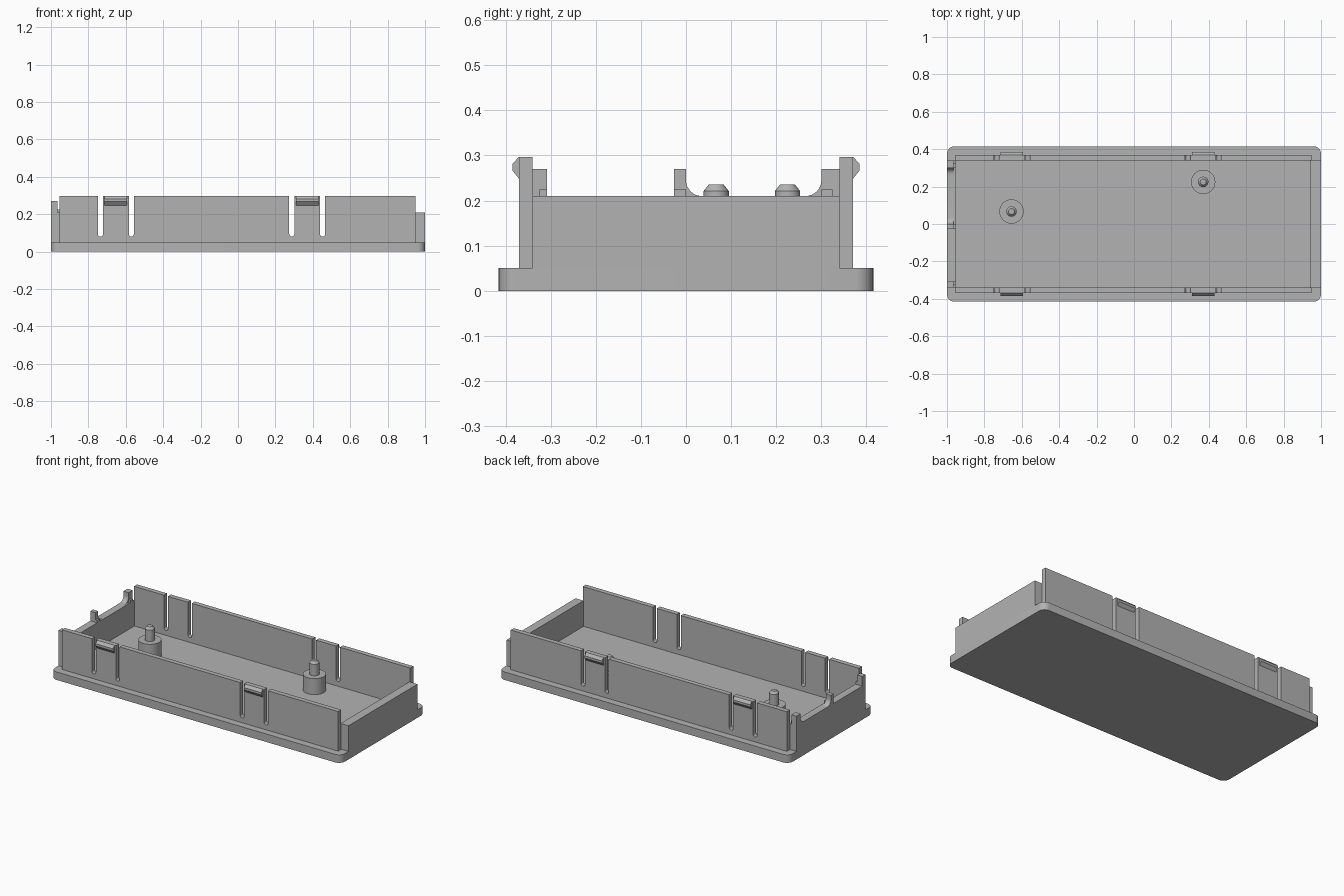
import bpy, bmesh
from math import sin, cos, pi
from mathutils import Vector

old = bpy.data.objects.get("Cube")
if old:
    bpy.data.objects.remove(old, do_unlink=True)

grey = bpy.data.materials.new("mid grey plastic")
grey.use_nodes = True
colour = (0.45, 0.45, 0.45, 1)
grey.diffuse_color = colour
grey.node_tree.nodes["Principled BSDF"].inputs["Base Color"].default_value = colour


def finish(name, bm, smooth=False):
    bmesh.ops.recalc_face_normals(bm, faces=bm.faces)
    mesh = bpy.data.meshes.new(name)
    bm.to_mesh(mesh)
    bm.free()
    mesh.materials.append(grey)
    ob = bpy.data.objects.new(name, mesh)
    bpy.context.collection.objects.link(ob)
    if smooth:
        bpy.ops.object.select_all(action='DESELECT')
        ob.select_set(True)
        bpy.context.view_layer.objects.active = ob
        bpy.ops.object.shade_smooth_by_angle()
    return ob


def extrude(name, points, axis, start, end, smooth=False):
    """Extrude a 2D profile along the x, y or z axis."""
    bm = bmesh.new()
    place = {'x': lambda a, b: (start, a, b),
             'y': lambda a, b: (a, start, b),
             'z': lambda a, b: (a, b, start)}[axis]
    face = bm.faces.new([bm.verts.new(place(a, b)) for a, b in points])
    new = bmesh.ops.extrude_face_region(bm, geom=[face])["geom"]
    shift = Vector([(end - start) * (axis == k) for k in "xyz"])
    bmesh.ops.translate(bm, vec=shift, verts=[v for v in new if isinstance(v, bmesh.types.BMVert)])
    return finish(name, bm, smooth)


def arc(cx, cy, r, a0, a1, steps=8):
    turns = [a0 + (a1 - a0) * i / steps for i in range(steps + 1)]
    return [(cx + r * cos(a * pi / 180), cy + r * sin(a * pi / 180)) for a in turns]


def rect(a0, a1, b0, b1):
    return [(a0, b0), (a1, b0), (a1, b1), (a0, b1)]


FLOOR, LOW, POST, TOP = 0.05, 0.21, 0.27, 0.297
INNER, OUTER = 0.34, 0.37

# Base plate with rounded corners
R, W, D = 0.04, 1.0, 0.415
outline = []
for sx, sy, a in ((1, 1, 0), (-1, 1, 90), (-1, -1, 180), (1, -1, 270)):
    outline += arc(sx * (W - R), sy * (D - R), R, a, a + 90)
extrude("base_plate", outline, 'z', 0, FLOOR, True)

# Long walls with round-ended slots either side of each snap tab
clips = (-0.653, 0.37)
slot_r, slot_off, slot_z = 0.0135, 0.0825, 0.08
wall = [(-0.955, FLOOR), (0.95, FLOOR), (0.95, TOP)]
for x in sorted((c + s * slot_off for c in clips for s in (-1, 1)), reverse=True):
    wall.append((x + slot_r, TOP))
    wall += arc(x, slot_z + slot_r, slot_r, 0, -180)
    wall.append((x - slot_r, TOP))
wall.append((-0.955, TOP))

for side, s in (("front", -1), ("back", 1)):
    extrude(side + "_wall", wall, 'y', s * INNER, s * OUTER, True)
    # Snap hooks near the top of each tab
    hook = [(s * OUTER, TOP), (s * 0.385, 0.281), (s * 0.385, 0.267), (s * OUTER, 0.248)]
    for i, c in enumerate(clips):
        extrude(f"{side}_snap_hook_{i + 1}", hook, 'x', c - 0.06, c + 0.06)

# Plain low end wall
extrude("left_end_wall", rect(-INNER, INNER, FLOOR, LOW), 'x', 0.945, 1.0)

# Notched end wall with posts and a filleted cradle
f = 0.035
end = [(-INNER, FLOOR), (INNER, FLOOR), (INNER, POST), (0.30, POST)]
end += arc(0.30 - f, LOW + f, f, 0, -90)
end += arc(f, LOW + f, f, 270, 180)
end += [(0, POST), (-0.027, POST), (-0.027, LOW), (-0.308, LOW), (-0.308, POST), (-INNER, POST)]
extrude("right_end_wall", end, 'x', -1.0, -0.965, True)

# Inner lining of the notched wall, stepping up behind the posts
extrude("right_end_lining", rect(-INNER, INNER, FLOOR, LOW), 'x', -0.965, -0.953)
for i, (a, b) in enumerate(((-0.325, -0.308), (-0.027, 0), (0.30, 0.325))):
    extrude(f"lining_step_{i + 1}", rect(a, b, LOW, 0.225), 'x', -0.965, -0.953)

# Locating bosses: wide body, thin pin, chamfered tip
profile = [(0.065, FLOOR), (0.065, 0.15), (0.028, 0.15), (0.028, 0.221), (0.016, 0.236)]
for i, (x, y) in enumerate(((-0.655, 0.067), (0.37, 0.225))):
    bm = bmesh.new()
    n = 32
    rings = [[bm.verts.new((x + r * cos(2 * pi * k / n), y + r * sin(2 * pi * k / n), z))
              for k in range(n)] for r, z in profile]
    for lo, hi in zip(rings, rings[1:]):
        for k in range(n):
            j = (k + 1) % n
            bm.faces.new((lo[k], lo[j], hi[j], hi[k]))
    bm.faces.new(rings[0])
    bm.faces.new(rings[-1])
    finish(f"locating_boss_{i + 1}", bm, True)
